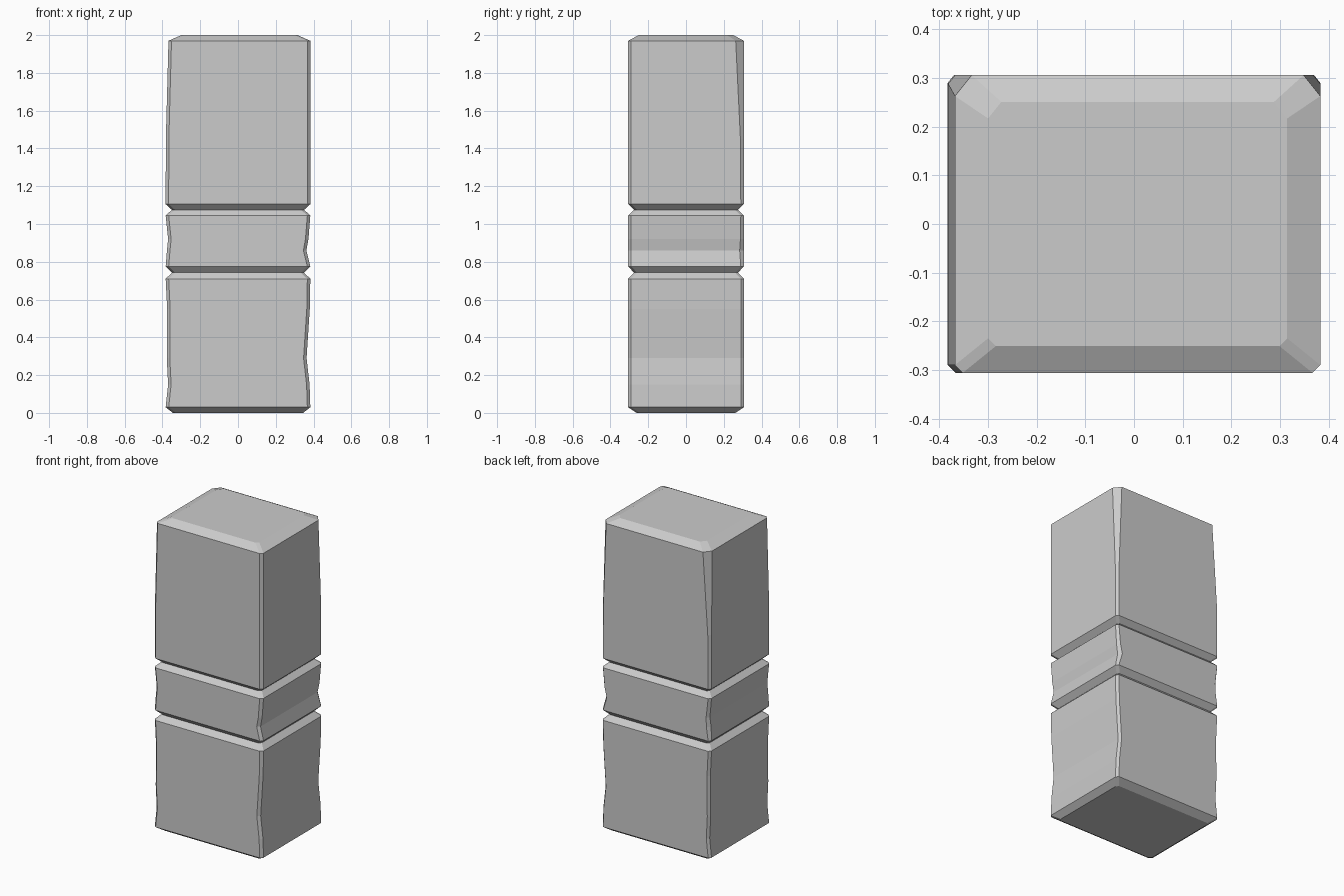
import bpy, bmesh

# Cross-sections of the worn stone pillar, bottom to top:
# z, left x, right x, half depth, chamfer of the back corners
SECTIONS = [
    (0.00, -0.345, 0.345, 0.262, 0.016),
    (0.03, -0.383, 0.383, 0.306, 0.016),
    (0.15, -0.370, 0.379, 0.306, 0.016),
    (0.29, -0.377, 0.363, 0.306, 0.016),
    (0.55, -0.375, 0.380, 0.306, 0.016),
    (0.71, -0.383, 0.383, 0.306, 0.016),
    (0.742, -0.350, 0.350, 0.275, 0.014),   # lower groove
    (0.775, -0.383, 0.383, 0.306, 0.016),
    (0.86, -0.376, 0.362, 0.306, 0.022),
    (0.92, -0.370, 0.373, 0.306, 0.018),
    (1.045, -0.383, 0.383, 0.306, 0.016),
    (1.075, -0.350, 0.350, 0.275, 0.014),   # upper groove
    (1.105, -0.383, 0.383, 0.306, 0.016),
    (1.45, -0.382, 0.383, 0.306, 0.018),
    (1.97, -0.368, 0.383, 0.306, 0.043),
    (2.00, -0.300, 0.315, 0.251, 0.034),
]
FRONT_CUT = 0.016


def ring(bm, z, xl, xr, d, back):
    """Rectangle with four chamfered corners, counter-clockwise."""
    f, b = FRONT_CUT, back
    pts = [(xl + f, -d), (xr - f, -d), (xr, -d + f), (xr, d - b),
           (xr - b * 0.8, d), (xl + b * 0.8, d), (xl, d - b), (xl, -d + f)]
    return [bm.verts.new((x, y, z)) for x, y in pts]


# Loft the sections into one closed, flat-shaded column
bm = bmesh.new()
rings = [ring(bm, *s) for s in SECTIONS]
for low, high in zip(rings, rings[1:]):
    for i in range(8):
        j = (i + 1) % 8
        bm.faces.new((low[i], low[j], high[j], high[i]))
bm.faces.new(rings[0][::-1])
bm.faces.new(rings[-1])
bmesh.ops.recalc_face_normals(bm, faces=bm.faces)

mesh = bpy.data.meshes.new("stone_pillar")
bm.to_mesh(mesh)
bm.free()
pillar = bpy.data.objects.new("stone_pillar", mesh)
bpy.context.collection.objects.link(pillar)
